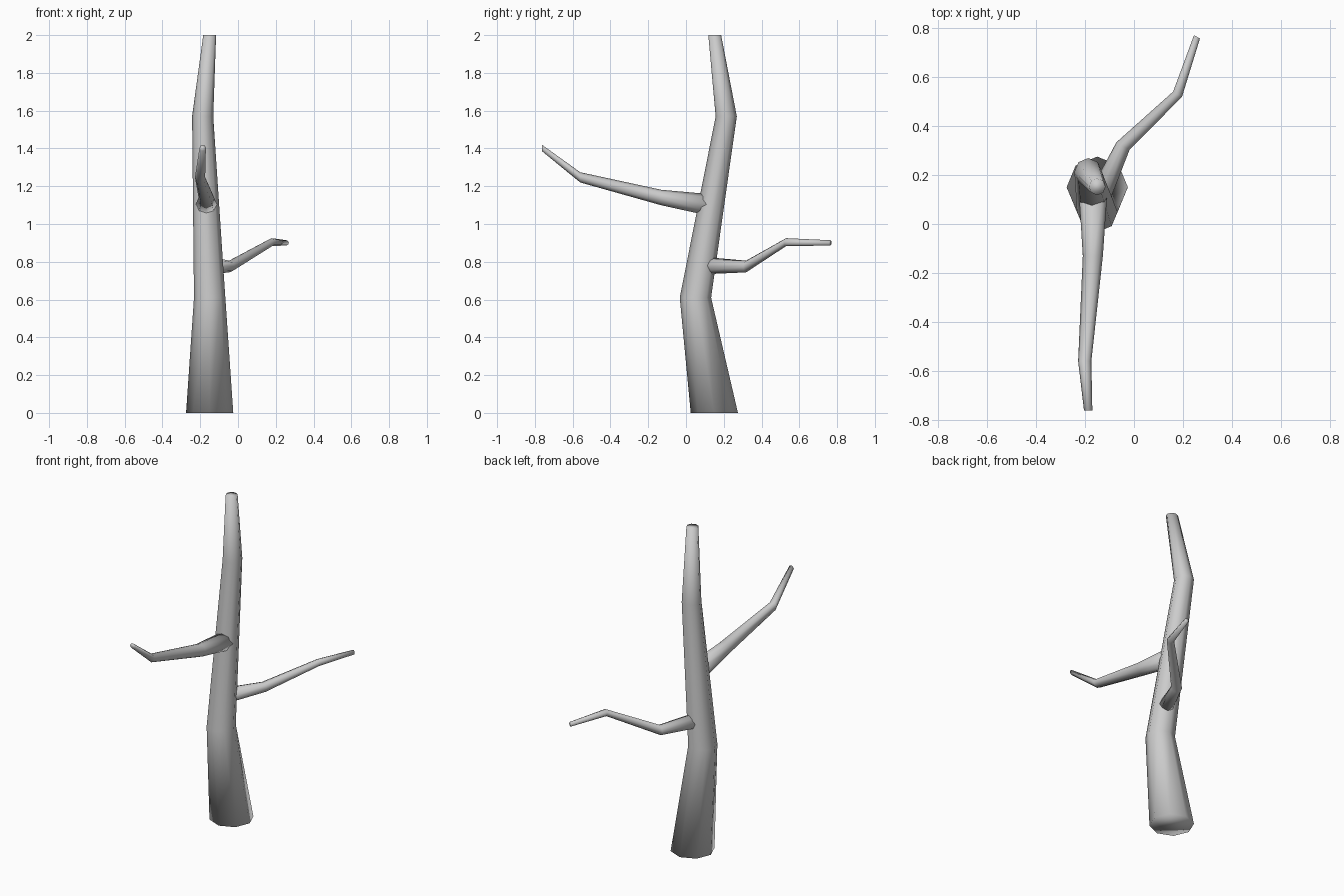
import bpy
import bmesh
from math import cos, sin, tau
from mathutils import Vector

SIDES = 8

cube = bpy.data.objects.get("Cube")
if cube:
    bpy.data.objects.remove(cube, do_unlink=True)

bark = bpy.data.materials.new("grey_bark")
bark.use_nodes = True
colour = (0.6, 0.6, 0.6, 1)
bark.diffuse_color = colour
bark.node_tree.nodes["Principled BSDF"].inputs["Base Color"].default_value = colour


def limb(name, side, up, rings):
    """Capped tube: every ring (x, y, z, radius) lies in the plane of side and up."""
    side, up = Vector(side).normalized(), Vector(up)
    bm = bmesh.new()
    loops = []
    for x, y, z, r in rings:
        centre = Vector((x, y, z))
        angles = [tau * i / SIDES for i in range(SIDES)]
        loops.append([bm.verts.new(centre + r * (cos(a) * side + sin(a) * up)) for a in angles])
    for low, high in zip(loops, loops[1:]):
        for i in range(SIDES):
            j = (i + 1) % SIDES
            bm.faces.new((low[i], low[j], high[j], high[i]))
    bm.faces.new(loops[0])
    bm.faces.new(loops[-1])
    bmesh.ops.recalc_face_normals(bm, faces=bm.faces)
    # The soft bark shading runs over the cut ends as well
    for face in bm.faces:
        face.smooth = True
    mesh = bpy.data.meshes.new(name)
    bm.to_mesh(mesh)
    bm.free()
    mesh.materials.append(bark)
    obj = bpy.data.objects.new(name, mesh)
    bpy.context.collection.objects.link(obj)
    return obj


# Bent, tapering trunk with level rings
limb("trunk", (1, 0, 0), (0, 1, 0), [
    (-0.15, 0.15, 0, 0.125),
    (-0.15, 0.05, 0.61, 0.083),
    (-0.187, 0.213, 1.57, 0.056),
    (-0.15, 0.152, 2, 0.034),
])

# Upper branch, reaching forward
limb("front_branch", (1, 0, 0), (0, 0, 1), [
    (-0.167, 0.13, 1.1, 0.058),
    (-0.168, -0.13, 1.14, 0.041),
    (-0.201, -0.56, 1.247, 0.027),
    (-0.187, -0.762, 1.402, 0.017),
])

# Lower branch, reaching back and to the left
limb("back_branch", (0.87, -0.5, 0), (0, 0, 1), [
    (-0.155, 0.08, 0.78, 0.047),
    (-0.045, 0.318, 0.775, 0.031),
    (0.178, 0.53, 0.904, 0.021),
    (0.257, 0.764, 0.9, 0.014),
])
